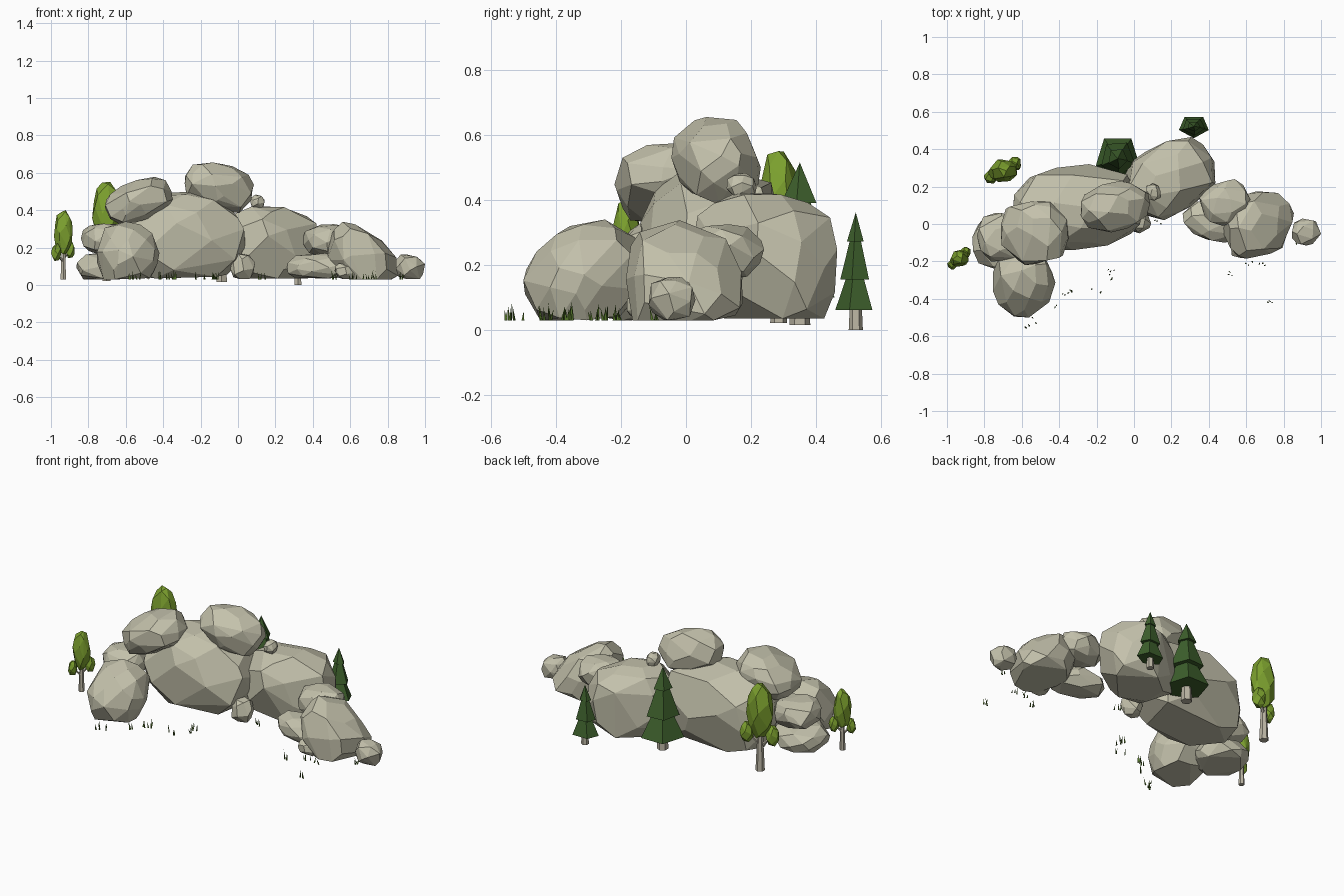
import bpy, bmesh, math, random
from mathutils import Vector, Matrix, Euler

if "Cube" in bpy.data.objects:
    bpy.data.objects.remove(bpy.data.objects["Cube"])

random.seed(11)


def material(name, rgb):
    m = bpy.data.materials.new(name)
    m.diffuse_color = (*rgb, 1)
    m.use_nodes = True
    m.node_tree.nodes["Principled BSDF"].inputs["Base Color"].default_value = m.diffuse_color
    return m


STONE = material("warm grey stone", (0.55, 0.535, 0.41))
LEAF = material("bright leaf green", (0.205, 0.36, 0.028))
PINE = material("dark pine green", (0.047, 0.115, 0.025))
BARK = material("pale bark", (0.50, 0.465, 0.37))
GRASS = material("grass green", (0.08, 0.16, 0.02))


def finish(bm, name, mat):
    bmesh.ops.recalc_face_normals(bm, faces=bm.faces)
    me = bpy.data.meshes.new(name)
    bm.to_mesh(me)
    bm.free()
    me.materials.append(mat)
    ob = bpy.data.objects.new(name, me)
    bpy.context.collection.objects.link(ob)
    return ob


def boulder(name, lo, hi, floor=-0.85, tilt=(0, 0, 0), stretch=1.0, n=46,
            box=0.25, mat=STONE, point=0.0):
    """Faceted convex lump fitted to the box lo..hi; its underside is cut flat."""
    lo, hi = Vector(lo), Vector(hi)
    half = (hi - lo) / 2
    rot = Euler([math.radians(a) for a in tilt]).to_matrix()
    pts = []
    for i in range(n):
        z = 1 - 2 * (i + 0.5) / n
        a = i * 2.39996 + random.uniform(-0.3, 0.3)
        r = math.sqrt(1 - z * z)
        p = Vector((r * math.cos(a), r * math.sin(a), z))
        # push towards a cube to make the lump blockier
        p *= 1 + box * (1 / max(map(abs, p)) - 1)
        p *= random.uniform(0.95, 1.03)
        if point and p.z > 0:
            p.x *= 1 - point * p.z
            p.y *= 1 - point * p.z
        p = rot @ Vector((p.x * half.x * stretch, p.y * half.y, p.z * half.z))
        p.z = max(p.z, floor * half.z)
        pts.append(p)
    mn = Vector([min(p[k] for p in pts) for k in range(3)])
    mx = Vector([max(p[k] for p in pts) for k in range(3)])
    bm = bmesh.new()
    for p in pts:
        bm.verts.new([lo[k] + (p[k] - mn[k]) / (mx[k] - mn[k]) * (hi[k] - lo[k])
                      for k in range(3)])
    res = bmesh.ops.convex_hull(bm, input=bm.verts)
    junk = {g for g in res["geom_interior"] + res["geom_unused"]
            if isinstance(g, bmesh.types.BMVert)}
    bmesh.ops.delete(bm, geom=list(junk), context="VERTS")
    # merge near-coplanar triangles into broad facets
    bmesh.ops.dissolve_limit(bm, angle_limit=math.radians(13),
                             verts=bm.verts, edges=bm.edges)
    return finish(bm, name, mat)


def stick(name, a, b, r1, r2, mat=BARK, sides=6):
    """Tapered prism from a to b."""
    a, b = Vector(a), Vector(b)
    bm = bmesh.new()
    m = Matrix.Translation((a + b) / 2) @ (b - a).to_track_quat("Z", "Y").to_matrix().to_4x4()
    bmesh.ops.create_cone(bm, cap_ends=True, segments=sides, radius1=r1,
                          radius2=r2, depth=(b - a).length, matrix=m)
    return finish(bm, name, mat)


# Main boulders
boulder("centre_left_boulder", (-0.65, -0.14, 0.035), (0.04, 0.32, 0.5), -0.8, (0, 0, 5), box=0.25)
boulder("centre_right_boulder", (-0.06, 0.02, 0.035), (0.435, 0.465, 0.42), -0.8, (0, 6, 40), 1.2, box=0.25)
boulder("summit_boulder", (-0.285, -0.045, 0.385), (0.085, 0.23, 0.655), -2, (20, 12, 10), 1.1, box=0.25)
boulder("upper_left_boulder", (-0.71, -0.22, 0.325), (-0.35, 0.12, 0.578), -2, (8, -24, 0), 1.15)
boulder("front_left_boulder", (-0.755, -0.5, 0.03), (-0.42, -0.12, 0.34), -0.75, (30, 0, 0), box=0.15)
boulder("right_boulder", (0.475, -0.185, 0.03), (0.855, 0.175, 0.338), -0.55, (0, 33, 15), 1.25)
# Secondary rocks tucked against the main ones
boulder("left_upper_rock", (-0.84, -0.2, 0.16), (-0.58, 0.06, 0.33), -2, n=36)
boulder("left_lower_rock", (-0.865, -0.25, 0.03), (-0.56, 0.05, 0.175), -0.7, n=36)
boulder("right_upper_rock", (0.35, -0.01, 0.155), (0.63, 0.24, 0.325), -2, (0, 0, 25), n=36)
boulder("right_lower_rock", (0.26, -0.1, 0.035), (0.6, 0.12, 0.17), -0.8, (0, 0, -20), n=36)
# Pebbles
for name, c, s in [("right_end_pebble", (0.922, -0.043, 0.097), (0.078, 0.072, 0.066)),
                   ("middle_pebble", (0.025, 0.01, 0.099), (0.066, 0.06, 0.068)),
                   ("front_right_pebble", (0.575, -0.13, 0.073), (0.058, 0.052, 0.042)),
                   ("perched_pebble", (0.105, 0.171, 0.445), (0.038, 0.046, 0.038))]:
    c, s = Vector(c), Vector(s)
    boulder(name, c - s, c + s, -0.85, (0, 20, 20), n=24)


def leafy_tree(name, x, y, base, top, crown, sides):
    """Trunk, oval crown (half sizes x, y, bottom z) and small side clumps."""
    cx, cy, cz = crown
    stick(name + "_trunk", (x, y, base), (x, y, cz + 0.08), cx * 0.34, cx * 0.18)
    boulder(name + "_crown", (x - cx, y - cy, cz), (x + cx, y + cy, top), -2,
            n=30, box=0.1, mat=LEAF, point=0.08)
    for i, (dx, dy, z, r) in enumerate(sides):
        p, s = Vector((x + dx, y + dy, z)), Vector((r, r, r * 1.75))
        boulder(f"{name}_side_clump_{i}", p - s, p + s, -2, n=18, box=0.05, mat=LEAF, point=0.1)
        stick(f"{name}_branch_{i}", (x, y, z - 1.9 * r), p, r * 0.28, r * 0.15, sides=5)


leafy_tree("left_tree", -0.934, -0.183, 0.03, 0.4, (0.05, 0.045, 0.165),
           [(-0.038, -0.033, 0.175, 0.027), (0.034, 0.034, 0.19, 0.027)])
leafy_tree("back_left_tree", -0.703, 0.285, 0.022, 0.55, (0.077, 0.06, 0.215),
           [(-0.064, -0.033, 0.235, 0.036), (0.062, 0.038, 0.255, 0.036)])


def pine(name, x, y, base, top, rx, ry):
    """Three stacked five-sided tiers on a short trunk."""
    h = top - base
    stick(name + "_trunk", (x, y, base), (x, y, base + 0.3 * h), rx * 0.26, rx * 0.2)
    tiers = [(0.17, 0.47, 1.0, 0.42), (0.43, 0.78, 0.76, 0.26), (0.75, 1.0, 0.44, 0.0)]
    for i, (z0, z1, r0, r1) in enumerate(tiers):
        bm = bmesh.new()
        m = (Matrix.Translation((x, y, base + h * (z0 + z1) / 2))
             @ Matrix.Diagonal((rx, ry, h * (z1 - z0), 1))
             @ Matrix.Rotation(math.radians(180 + 4 * i), 4, "Z"))
        bmesh.ops.create_cone(bm, cap_ends=True, segments=5, radius1=r0,
                              radius2=r1, depth=1, matrix=m)
        bmesh.ops.remove_doubles(bm, verts=bm.verts, dist=1e-5)
        finish(bm, f"{name}_tier_{i}", PINE)


pine("tall_pine", -0.087, 0.35, 0.015, 0.515, 0.124, 0.132)
pine("small_pine", 0.32, 0.522, 0.0, 0.362, 0.084, 0.063)

# Grass tufts in front of the rocks
bm = bmesh.new()
for x, y in [(-0.57, -0.55), (-0.55, -0.52), (-0.41, -0.43), (-0.36, -0.37), (-0.33, -0.36),
             (-0.2, -0.35), (-0.13, -0.26), (-0.11, -0.28), (0.13, 0.005), (0.5, -0.26),
             (0.61, -0.22), (0.68, -0.21), (0.735, -0.405), (0.87, -0.1)]:
    for k in range(3):
        px, py = x + random.uniform(-0.025, 0.025), y + random.uniform(-0.02, 0.02)
        a, w = random.uniform(0, 6.28), 0.005
        base = [bm.verts.new((px + w * math.cos(a + j * 2.094),
                              py + w * math.sin(a + j * 2.094), 0.03)) for j in range(3)]
        tip = bm.verts.new((px + random.uniform(-0.01, 0.01), py + random.uniform(-0.01, 0.01),
                            0.03 + random.uniform(0.025, 0.058)))
        bm.faces.new(base)
        for j in range(3):
            bm.faces.new((base[j], base[(j + 1) % 3], tip))
finish(bm, "grass_tufts", GRASS)
